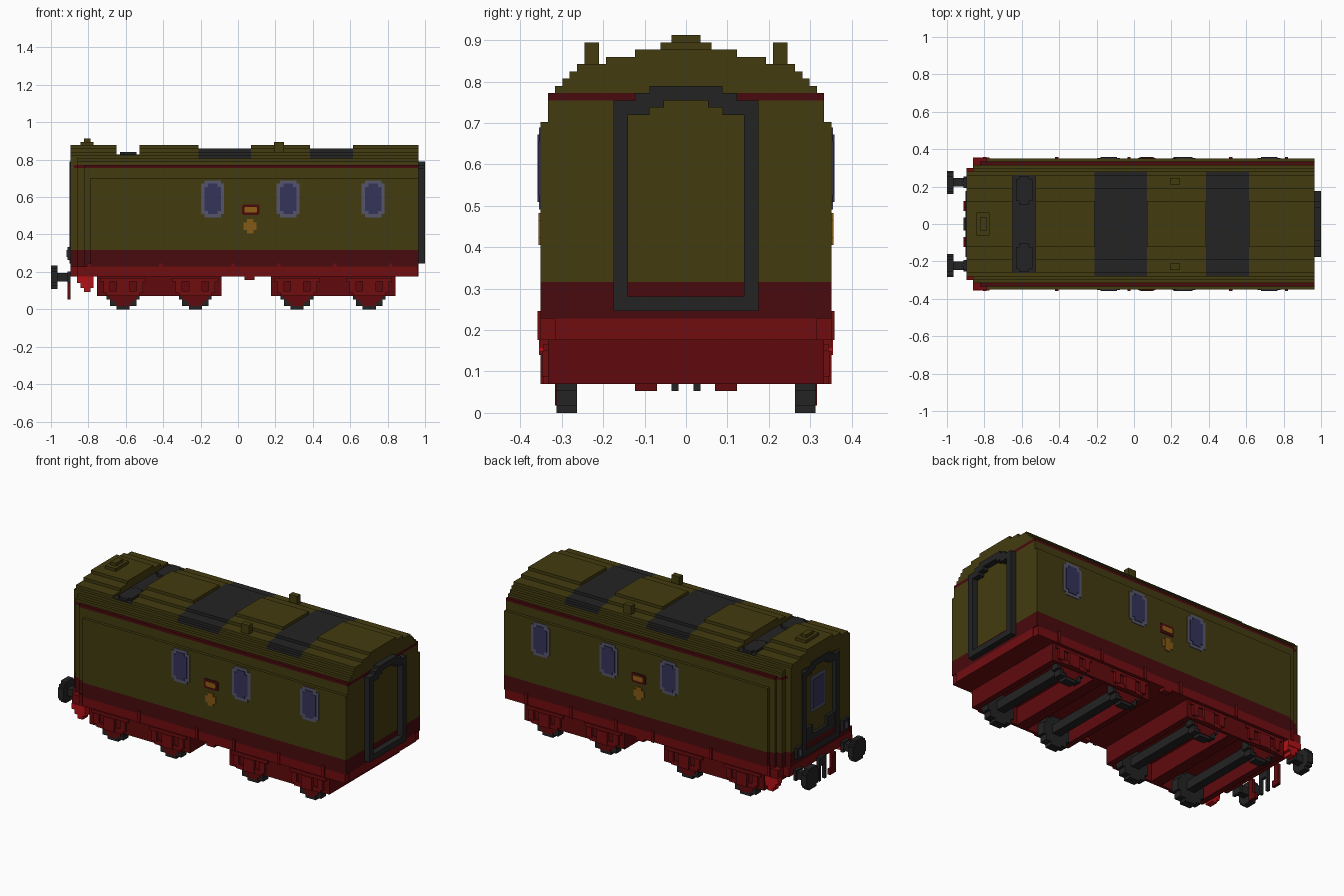
import bpy, bmesh, math
from mathutils import Matrix, Vector

U = 2 / 114  # block size

cube = bpy.data.objects.get("Cube")
if cube:
    bpy.data.objects.remove(cube, do_unlink=True)

COLOURS = {
    "olive": (0.055, 0.044, 0.005), "maroon": (0.065, 0.003, 0.004),
    "red": (0.165, 0.004, 0.005), "dull red": (0.115, 0.003, 0.004),
    "bright red": (0.45, 0.006, 0.008), "black": (0.017, 0.017, 0.017),
    "window grey": (0.09, 0.09, 0.145), "glass": (0.036, 0.034, 0.1),
    "gold": (0.28, 0.11, 0.006), "bronze": (0.23, 0.1, 0.008),
}
MATS = {}
for label, rgb in COLOURS.items():
    m = bpy.data.materials.new(label)
    m.use_nodes = True
    m.diffuse_color = (*rgb, 1)
    bsdf = next(n for n in m.node_tree.nodes if n.type == "BSDF_PRINCIPLED")
    bsdf.inputs["Base Color"].default_value = (*rgb, 1)
    MATS[label] = m


def part(name, boxes, *colours):
    """Object from boxes (x0, x1, y0, y1, z0, z1[, colour slot]) in block units."""
    bm = bmesh.new()
    for b in boxes:
        lo, hi = Vector(b[0:6:2]) * U, Vector(b[1:6:2]) * U
        mat = Matrix.Translation((lo + hi) / 2) @ Matrix.Diagonal((*(hi - lo), 1))
        verts = bmesh.ops.create_cube(bm, size=1, matrix=mat)["verts"]
        for f in {f for v in verts for f in v.link_faces}:
            f.material_index = b[6] if len(b) > 6 else 0
    mesh = bpy.data.meshes.new(name)
    bm.to_mesh(mesh)
    bm.free()
    for c in colours:
        mesh.materials.append(MATS[c])
    obj = bpy.data.objects.new(name, mesh)
    bpy.context.collection.objects.link(obj)
    return obj


def both(x0, x1, y0, y1, z0, z1, *slot):
    """A box and its mirror image across y = 0."""
    return [(x0, x1, y0, y1, z0, z1, *slot), (x0, x1, -y1, -y0, z0, z1, *slot)]


def disc(r):
    """Rows (half width, low, high) of a blocky disc."""
    return [(round(math.sqrt(r * r - (k + 0.5) ** 2)), k, k + 1) for k in range(-r, r)]


# Body: stacked rows (low, high, half width, colour slot) per length section
WALL = [(13, 18, 20, 1), (18, 40, 20, 0), (40, 43, 19, 0), (43, 44, 19, 1)]
ROOF = [(44, 45, 18), (45, 46, 17), (46, 47, 16), (47, 48, 15), (48, 49, 11), (49, 50, 7)]


def rows(x0, x1, table, cap=20, slot=0):
    return [(x0, x1, -min(r[2], cap), min(r[2], cap), r[0], r[1], r[3] if len(r) > 3 else slot)
            for r in table]


body = rows(-45, 55, WALL) + rows(-47, -45, WALL, 19) + rows(-49, -47, WALL, 18)
body += rows(-50, -49, WALL, 16) + both(-51, -50, 10, 16, 18, 44)
body += [(-51, -50, -16, 16, 13, 18, 1)]
part("body_walls", body, "olive", "maroon")

roof = rows(-51, -49, ROOF, 16) + rows(-49, -37, ROOF)
for x0, x1 in ((-30, -12), (4, 22), (35, 55)):
    roof += rows(x0, x1, ROOF)
for x0, x1 in ((-37, -30), (-12, 4), (22, 35)):
    roof += rows(x0, x1, ROOF[:2])
roof += rows(-37, -30, ROOF[2:3])
part("roof", roof, "olive")
part("roof_panels", rows(-12, 4, ROOF[2:5]) + rows(22, 35, ROOF[2:5]), "black")
part("fan_deck", [(-37, -30, -15, 15, 47, 47.2)], "black")
part("roof_fans", both(-36, -31, 7, 20 - 6.5, 47, 48) + both(-35, -32, 6, 14.5, 47, 48), "black")
part("roof_vents", both(11, 14, 12, 14, 47, 51), "olive")
part("roof_dome", [(-48, -44, -3.5, 3.5, 50, 51), (-47, -45, -2, 2, 51, 52)], "olive")


# Gangway frames on both ends
def gangway(name, x0, x1):
    boxes = both(x0, x1, 8, 10, 14, 43) + [(x0, x1, -8, 8, 14, 16)]
    boxes += both(x0, x1, 5, 8, 41, 43) + both(x0, x1, 3, 7, 42, 44)
    part(name, boxes + [(x0, x1, -5, 5, 43, 45)], "black")


gangway("rear_gangway_frame", 55, 57)
gangway("front_gangway_frame", -51.3, -50)
part("front_step_plates", [(-51, -50, -8, 8, 18, 20)] + both(-51, -50, 4, 8, 20, 23), "black")


# Side windows, nameplate and crest
def octagon_plate(x0, x1, z0, z1, inset, depth, cut=1, slot=0):
    """Plate on both sides with stepped corners."""
    x0, x1, z0, z1 = x0 + inset, x1 - inset, z0 + inset, z1 - inset
    return (both(x0 + cut, x1 - cut, 20, 20 + depth, z0, z1, slot)
            + both(x0, x1, 20, 20 + depth - 0.02, z0 + cut, z1 - cut, slot))


frames, panes = [], []
for x in (-11.2, 11.8, 37.7):
    frames += octagon_plate(x, x + 7, 28, 39.3, 0, 0.2)
    panes += octagon_plate(x, x + 7, 28, 39.3, 1, 0.4)
part("window_frames", frames, "window grey")
part("window_panes", panes, "glass")
part("nameplate", octagon_plate(1.2, 6.6, 28.7, 32, 0, 0.2, 0.3)
     + octagon_plate(1.2, 6.6, 28.7, 32, 0.8, 0.4, 0.2, 1), "maroon", "gold")
part("crest", octagon_plate(1.7, 5.7, 23.1, 27.5, 0, 0.3), "bronze")
part("end_window_frame", [(-50.3, -50, -4, 4, 27, 39)], "window grey")
part("end_window_pane", [(-50.5, -50, -3, 3, 28, 38)], "glass")

# Underframe
part("underframe", [(-49, 54.7, -20, 20, 10, 13), (-51, -49, -17, 17, 10, 13),
                    (54, 55, -18, 18, 10, 13)], "red")
part("side_fittings", both(2, 5, 18, 20, 9, 10)
     + [b for x in (-46, -24, -2, 12, 29, 46) for b in both(x, x + 1, 20, 20.4, 10, 14)], "red")
part("corner_steps", both(-48, -44, 17, 20, 6.5, 10) + both(-47, -45, 17, 20, 5.2, 6.5)
     + both(-49, -44, 18, 20.2, 8, 10), "bright red")

# Bogies with hollow frames, wheels and springs
for label, cx in (("front", -24), ("rear", 29)):
    frame = both(cx - 19, cx + 19, 18, 19, 4, 10)
    frame += [(cx + x, cx + x + w, -18, 18, 4, 10) for x, w in ((-19, 2), (-2, 4), (17, 2))]
    part(label + "_bogie_frame", frame, "dull red")
    springs, wheels, axles, hubs = [], [], [], []
    for wx in (cx - 11, cx + 11):
        springs += both(wx - 7, wx + 7, 19, 19.6, 8.5, 9.5) + both(wx - 2, wx + 2, 19, 20, 4, 8.5)
        springs += both(wx - 6, wx - 4, 19, 19.8, 5, 8.5) + both(wx + 4, wx + 6, 19, 19.8, 5, 8.5)
        springs += both(wx - 5, wx + 5, 19, 19.6, 4, 5.5)
        axles += [(wx - 1.5, wx + 1.5, -15, 15, 4, 7)]
        for w, z0, z1 in disc(5):
            wheels += both(wx - w, wx + w, 15, 17.8, 5 + z0, 5 + z1)
        for w, z0, z1 in disc(4):
            hubs += both(wx - w, wx + w, 17.8, 18, 5 + z0, 5 + z1)
    part(label + "_bogie_springs", springs, "red")
    part(label + "_wheels", wheels, "black")
    part(label + "_axles", axles, "black")
    part(label + "_wheel_hubs", hubs, "dull red")

# Buffers, lamps, coupling and pipes on the front end
buffers = both(-55, -51, 11.5, 14, 8.5, 11) + both(-52, -51, 11, 14.5, 8, 11.5)
for w, z0, z1 in disc(4):
    w = min(w, 3.5)
    buffers += both(-57, -55, 12.7 - w, 12.7 + w, 9.8 + z0 * 0.9, 9.8 + z1 * 0.9)
part("buffers", buffers, "black")
part("lamps", both(-52, -51, 11, 14, 15, 19) + both(-52.2, -52, 12, 13, 16, 18, 1),
     "black", "window grey")
part("coupling", both(-52, -51, 1, 2, 3, 9) + [(-52, -51, -2, 2, 8, 11)], "black")
part("brake_pipes", both(-52, -51, 5, 7, 3, 10) + both(-52, -51, 4, 6, 3, 5), "dull red")
